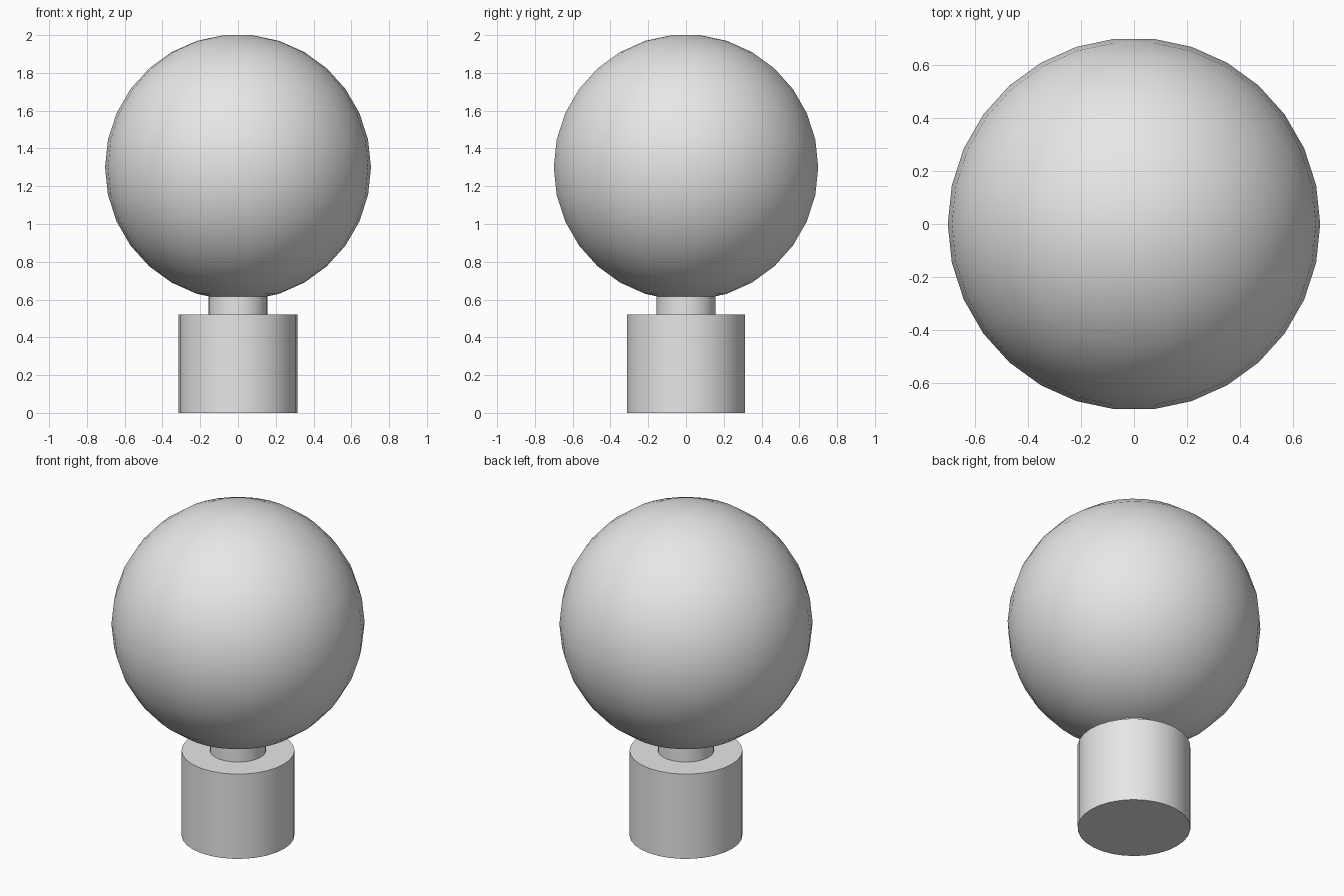
import bpy
import bmesh
from math import cos, sin, radians, tau

SIDES = 30

cube = bpy.data.objects.get("Cube")
if cube:
    bpy.data.objects.remove(cube, do_unlink=True)

# One plain grey for the whole model
grey = bpy.data.materials.new("light grey")
grey.use_nodes = True
grey.diffuse_color = (0.8, 0.8, 0.8, 1)
shader = next(n for n in grey.node_tree.nodes if n.type == "BSDF_PRINCIPLED")
shader.inputs["Base Color"].default_value = (0.8, 0.8, 0.8, 1)


def turned_part(name, profile):
    """Closed solid from a (radius, height) profile, listed bottom to top."""
    bm = bmesh.new()
    rings = [
        [bm.verts.new((r * cos(tau * i / SIDES), r * sin(tau * i / SIDES), z))
         for i in range(SIDES)]
        for r, z in profile
    ]
    for low, high in zip(rings, rings[1:]):
        for i in range(SIDES):
            j = (i + 1) % SIDES
            bm.faces.new((low[i], low[j], high[j], high[i]))
    bm.faces.new(reversed(rings[0]))
    bm.faces.new(rings[-1])
    mesh = bpy.data.meshes.new(name)
    bm.to_mesh(mesh)
    bm.free()
    mesh.materials.append(grey)
    mesh.shade_smooth()
    mesh.set_sharp_from_angle(angle=radians(30))
    obj = bpy.data.objects.new(name, mesh)
    bpy.context.collection.objects.link(obj)
    return obj


# Cylindrical base and the narrower neck above it
turned_part("base", [(0.314, 0), (0.314, 0.52)])
turned_part("neck", [(0.156, 0.52), (0.156, 0.64)])

# Ball with evenly spaced rings and small flat caps
radius, centre = 0.704, 1.3
latitudes = [radians(a) for a in range(-84, 85, 12)]
turned_part("ball", [(radius * cos(a), centre + radius * sin(a)) for a in latitudes])
